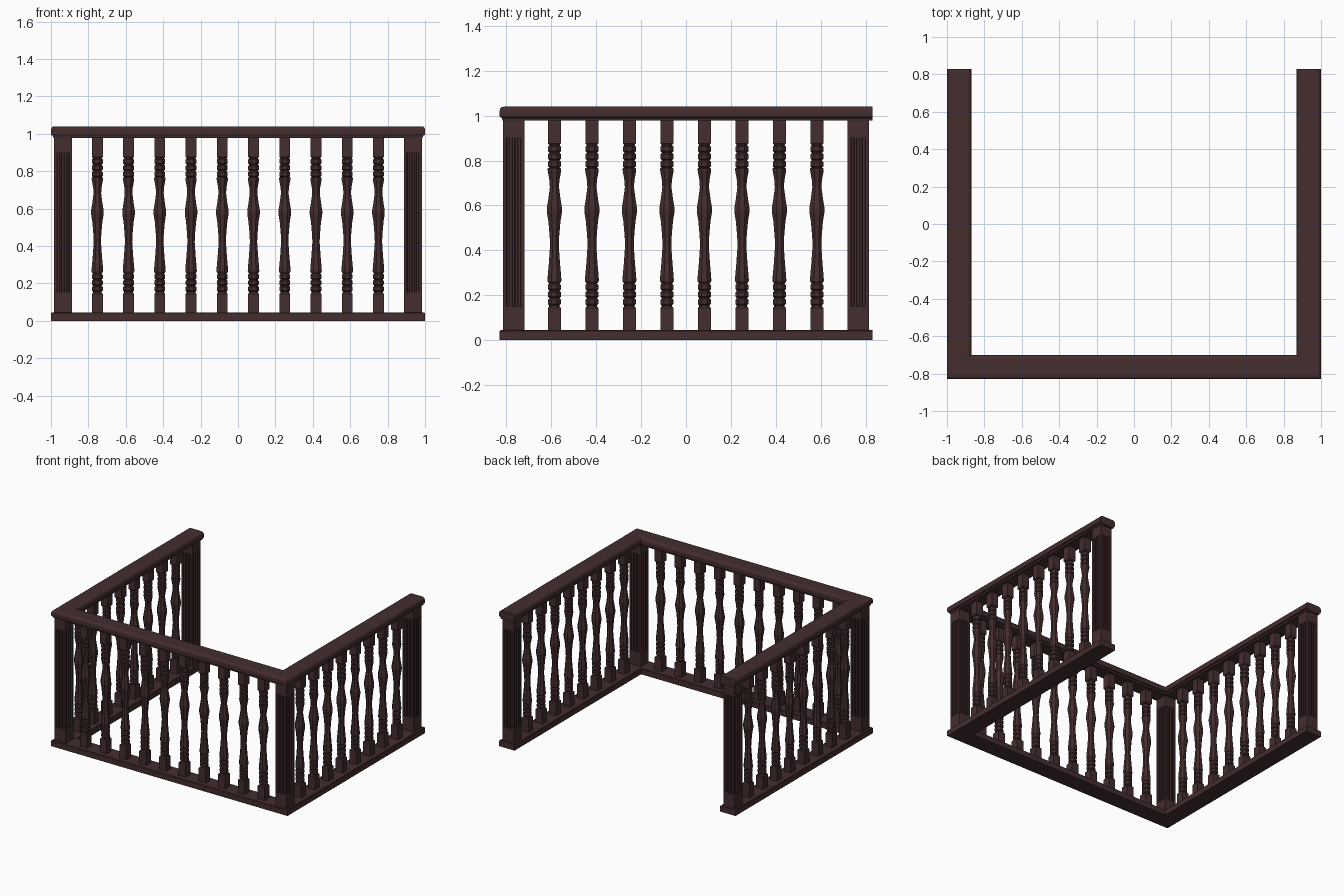
import bpy, bmesh, math

if "Cube" in bpy.data.objects:
    bpy.data.objects.remove(bpy.data.objects["Cube"])

wood = bpy.data.materials.new("dark_wood")
wood.diffuse_color = (0.058, 0.027, 0.028, 1)
wood.use_nodes = True
wood.node_tree.nodes["Principled BSDF"].inputs["Base Color"].default_value = wood.diffuse_color

RX, RY, END = 0.935, -0.765, 0.83   # rail centre lines and open end


def finish(name, bm, loc=(0, 0, 0)):
    bmesh.ops.recalc_face_normals(bm, faces=bm.faces)
    me = bpy.data.meshes.new(name)
    bm.to_mesh(me)
    bm.free()
    me.materials.append(wood)
    ob = bpy.data.objects.new(name, me)
    ob.location = loc
    bpy.context.collection.objects.link(ob)
    return ob


def loft(bm, rings):
    """Skin a list of equal-length vertex rings and cap both ends."""
    vs = [[bm.verts.new(p) for p in r] for r in rings]
    n = len(vs[0])
    for a, b in zip(vs, vs[1:]):
        for i in range(n):
            j = (i + 1) % n
            bm.faces.new((a[i], a[j], b[j], b[i]))
    bm.faces.new(vs[0])
    bm.faces.new(vs[-1])


def u_rail(name, profile):
    """Sweep an (outward offset, z) profile along the mitred U path."""
    bm = bmesh.new()
    loft(bm, [[(-RX - d, END, z) for d, z in profile],
              [(-RX - d, RY - d, z) for d, z in profile],
              [(RX + d, RY - d, z) for d, z in profile],
              [(RX + d, END, z) for d, z in profile]])
    return finish(name, bm)


# rails: half profiles mirrored across the centre line
def mirrored(half):
    return half + [(-d, z) for d, z in reversed(half)]


u_rail("base_rail", mirrored([(0.065, 0), (0.065, 0.041), (0.061, 0.045)]))
u_rail("hand_rail", mirrored([(0.052, 0.978), (0.055, 0.99), (0.061, 0.992), (0.065, 0.998),
                              (0.065, 1.022), (0.062, 1.032), (0.055, 1.038), (0.046, 1.04)]))


# posts: plain blocks above and below a section with three flutes per side
def square(h, z):
    return [(-h, -h, z), (h, -h, z), (h, h, z), (-h, h, z)]


def fluted(h, z):
    side = [(-h, -h)]
    for c in (-0.025, 0, 0.025):
        side += [(c - 0.008, -h), (c - 0.005, -h + 0.008), (c + 0.005, -h + 0.008), (c + 0.008, -h)]
    pts = []
    for k in range(4):
        ca, sa = round(math.cos(k * math.pi / 2)), round(math.sin(k * math.pi / 2))
        pts += [(x * ca - y * sa, x * sa + y * ca, z) for x, y in side]
    return pts


H = 0.048
for sx, sn in ((-1, "left"), (1, "right")):
    for y, yn in ((RY - 0.003, "front"), (0.767, "back")):
        bm = bmesh.new()
        loft(bm, [square(H, 0.043), square(H, 0.15)])
        loft(bm, [fluted(H, 0.15), fluted(H, 0.9)])
        loft(bm, [square(H, 0.9), square(H, 0.985)])
        finish(f"{yn}_{sn}_post", bm, (sx * RX, y, 0))


# turned baluster profile: (radius, z)
def bead(z0, z1, r=0.029):
    return [(0.023, z0), (r, z0 + 0.006), (r, z1 - 0.006), (0.023, z1)]


turned = [(0.024, 0.145)]
for k in range(3):
    turned += bead(0.155 + k * 0.033, 0.186 + k * 0.033)
turned += [(0.027, 0.256), (0.031, 0.264), (0.030, 0.285), (0.025, 0.34), (0.0195, 0.42),
           (0.021, 0.46), (0.027, 0.53), (0.0335, 0.57), (0.0335, 0.59), (0.027, 0.63),
           (0.0205, 0.68), (0.022, 0.71), (0.030, 0.755), (0.030, 0.765)]
for k in range(3):
    turned += bead(0.768 + k * 0.034, 0.8 + k * 0.034)
turned += [(0.024, 0.88)]


def ring(r, z, n=8):
    R = r / math.cos(math.pi / n)
    return [(R * math.cos((i + 0.5) * 2 * math.pi / n),
             R * math.sin((i + 0.5) * 2 * math.pi / n), z) for i in range(n)]


bm = bmesh.new()
loft(bm, [square(0.029, 0.043), square(0.029, 0.143), square(0.024, 0.15)])
loft(bm, [ring(r, z) for r, z in turned])
loft(bm, [square(0.024, 0.87), square(0.029, 0.877), square(0.029, 0.985)])
first = finish("baluster", bm, (-0.752, RY, 0))

# repeat the baluster along all three sides
spots = [(-0.752 + i * 0.167, RY) for i in range(1, 10)]
spots += [(s * RX, -0.586 + i * 0.167) for s in (-1, 1) for i in range(8)]
for x, y in spots:
    ob = bpy.data.objects.new("baluster", first.data)
    ob.location = (x, y, 0)
    bpy.context.collection.objects.link(ob)
